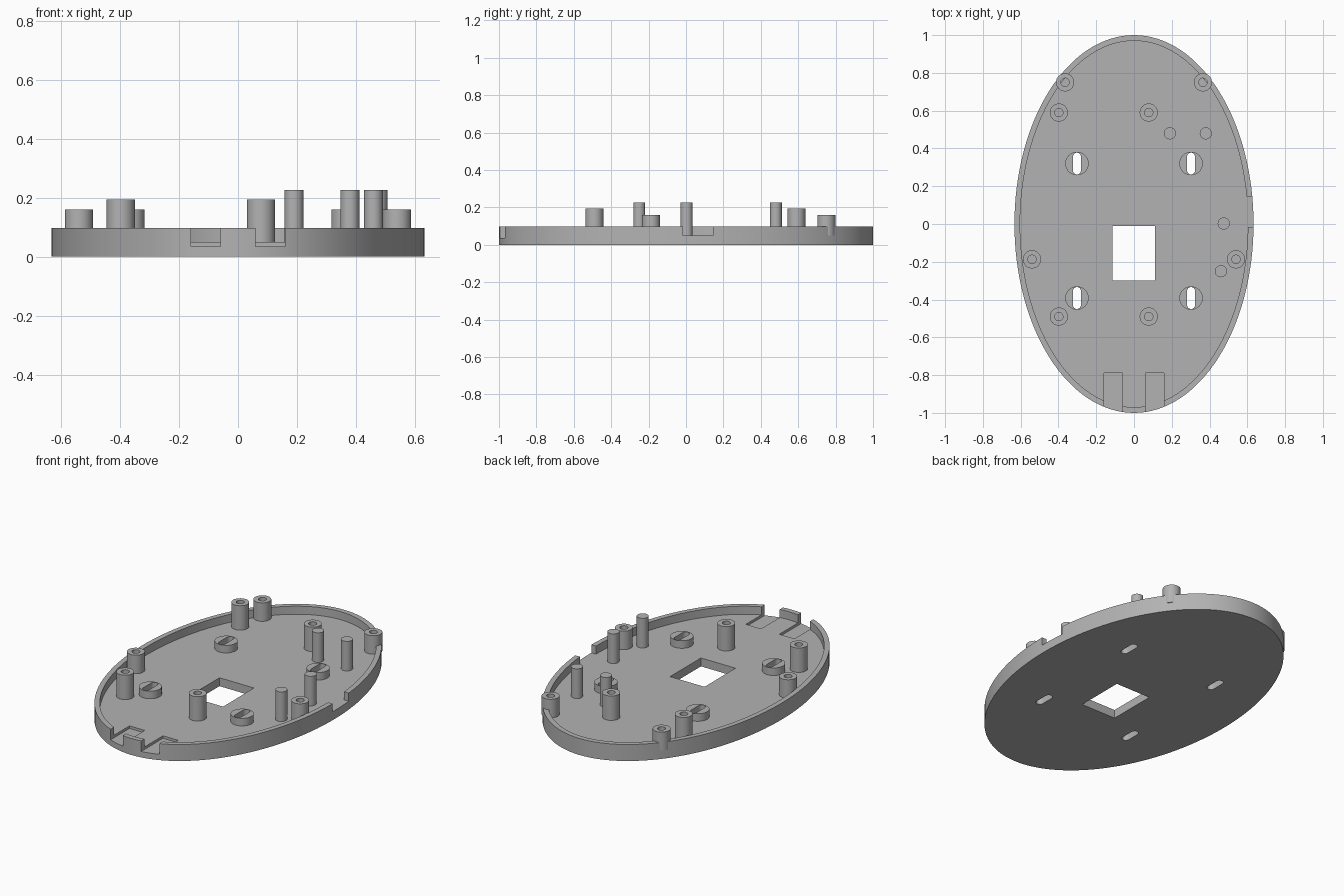
import bpy, bmesh, math
from mathutils import Matrix

if "Cube" in bpy.data.objects:
    bpy.data.objects.remove(bpy.data.objects["Cube"], do_unlink=True)

grey = bpy.data.materials.new("Plain grey")
grey.use_nodes = True
colour = (0.45, 0.45, 0.45, 1)
grey.diffuse_color = colour
grey.node_tree.nodes["Principled BSDF"].inputs["Base Color"].default_value = colour

FLOOR, RIM = 0.05, 0.098


def finish(bm, name):
    bmesh.ops.recalc_face_normals(bm, faces=bm.faces)
    mesh = bpy.data.meshes.new(name)
    bm.to_mesh(mesh)
    bm.free()
    mesh.materials.append(grey)
    ob = bpy.data.objects.new(name, mesh)
    bpy.context.collection.objects.link(ob)
    return ob


def activate(ob):
    bpy.ops.object.select_all(action='DESELECT')
    ob.select_set(True)
    bpy.context.view_layer.objects.active = ob


def smooth(ob):
    activate(ob)
    bpy.ops.object.shade_smooth_by_angle(angle=math.radians(30))


def turned(name, profile, sides, x=0, y=0):
    """Loft rings of (x radius, y radius, z), capped at both ends."""
    bm = bmesh.new()
    rings = []
    for rx, ry, z in profile:
        rings.append([bm.verts.new((x + rx * math.cos(a), y + ry * math.sin(a), z))
                      for a in (2 * math.pi * i / sides for i in range(sides))])
    for low, high in zip(rings, rings[1:]):
        for i in range(sides):
            j = (i + 1) % sides
            bm.faces.new((low[i], low[j], high[j], high[i]))
    bm.faces.new(rings[0])
    bm.faces.new(rings[-1])
    return finish(bm, name)


def add_box(bm, x0, x1, y0, y1, z0, z1):
    place = Matrix.Translation(((x0 + x1) / 2, (y0 + y1) / 2, (z0 + z1) / 2))
    bmesh.ops.create_cube(bm, size=1, matrix=place @ Matrix.Diagonal((x1 - x0, y1 - y0, z1 - z0, 1)))


def add_slot(bm, x, y, radius, half_length):
    """Upright prism with rounded ends along y."""
    outline = []
    for i in range(18):
        a = math.pi * (i % 9) / 8 + (math.pi if i > 8 else 0)
        shift = (half_length - radius) * (1 if i < 9 else -1)
        outline.append((x + radius * math.cos(a), y + shift + radius * math.sin(a)))
    low = [bm.verts.new((px, py, -0.1)) for px, py in outline]
    high = [bm.verts.new((px, py, 0.3)) for px, py in outline]
    bm.faces.new(low)
    bm.faces.new(high)
    for i in range(18):
        j = (i + 1) % 18
        bm.faces.new((low[i], low[j], high[j], high[i]))


def cut(ob, cutter):
    mod = ob.modifiers.new("Cut", 'BOOLEAN')
    mod.operation = 'DIFFERENCE'
    mod.solver = 'EXACT'
    mod.object = cutter
    activate(ob)
    bpy.ops.object.modifier_apply(modifier=mod.name)


mounts = [(sx * 0.302, y) for sx in (-1, 1) for y in (0.32, -0.392)]

# Oval tray with a raised rim
tray = turned("tray", [(0.633, 1, 0), (0.633, 1, RIM),
                       (0.603, 0.97, RIM), (0.603, 0.97, FLOOR)], 128)

# Window, cable notches, side notch and mounting slots
bm = bmesh.new()
add_box(bm, -0.115, 0.112, -0.3, -0.01, -0.1, 0.3)
for side in (-1, 1):
    x0, x1 = sorted((side * 0.06, side * 0.16))
    add_box(bm, x0, x1, -1.1, -0.79, 0.035, 0.3)
add_box(bm, 0.56, 0.7, -0.015, 0.145, FLOOR, 0.3)
for x, y in mounts:
    add_slot(bm, x, y, 0.021, 0.058)
cutter = finish(bm, "opening_cutter")
cutter.hide_render = True
cut(tray, cutter)
smooth(tray)

# Slotted mounting bosses
for i, (x, y) in enumerate(mounts):
    boss = turned(f"mounting_boss_{i + 1}", [(0.062, 0.062, FLOOR - 0.005), (0.062, 0.062, 0.095)], 40, x, y)
    cut(boss, cutter)
    smooth(boss)
bpy.data.objects.remove(cutter, do_unlink=True)

# Hollow screw posts: position and height
posts = [(sx * 0.365, 0.75, 0.16) for sx in (-1, 1)]
posts += [(sx * 0.54, -0.187, 0.16) for sx in (-1, 1)]
posts += [(x, y, 0.195) for x in (-0.398, 0.078) for y in (0.59, -0.49)]
for i, (x, y, top) in enumerate(posts):
    R, r = 0.048, 0.022
    smooth(turned(f"screw_post_{i + 1}", [(R, R, FLOOR), (R, R, top), (r, r, top),
                                          (r, r, FLOOR + 0.002)], 32, x, y))

# Solid locating pins
for i, (x, y) in enumerate([(0.19, 0.48), (0.38, 0.48), (0.475, 0.003), (0.46, -0.25)]):
    smooth(turned(f"locating_pin_{i + 1}", [(0.032, 0.032, FLOOR), (0.032, 0.032, 0.226)], 28, x, y))
